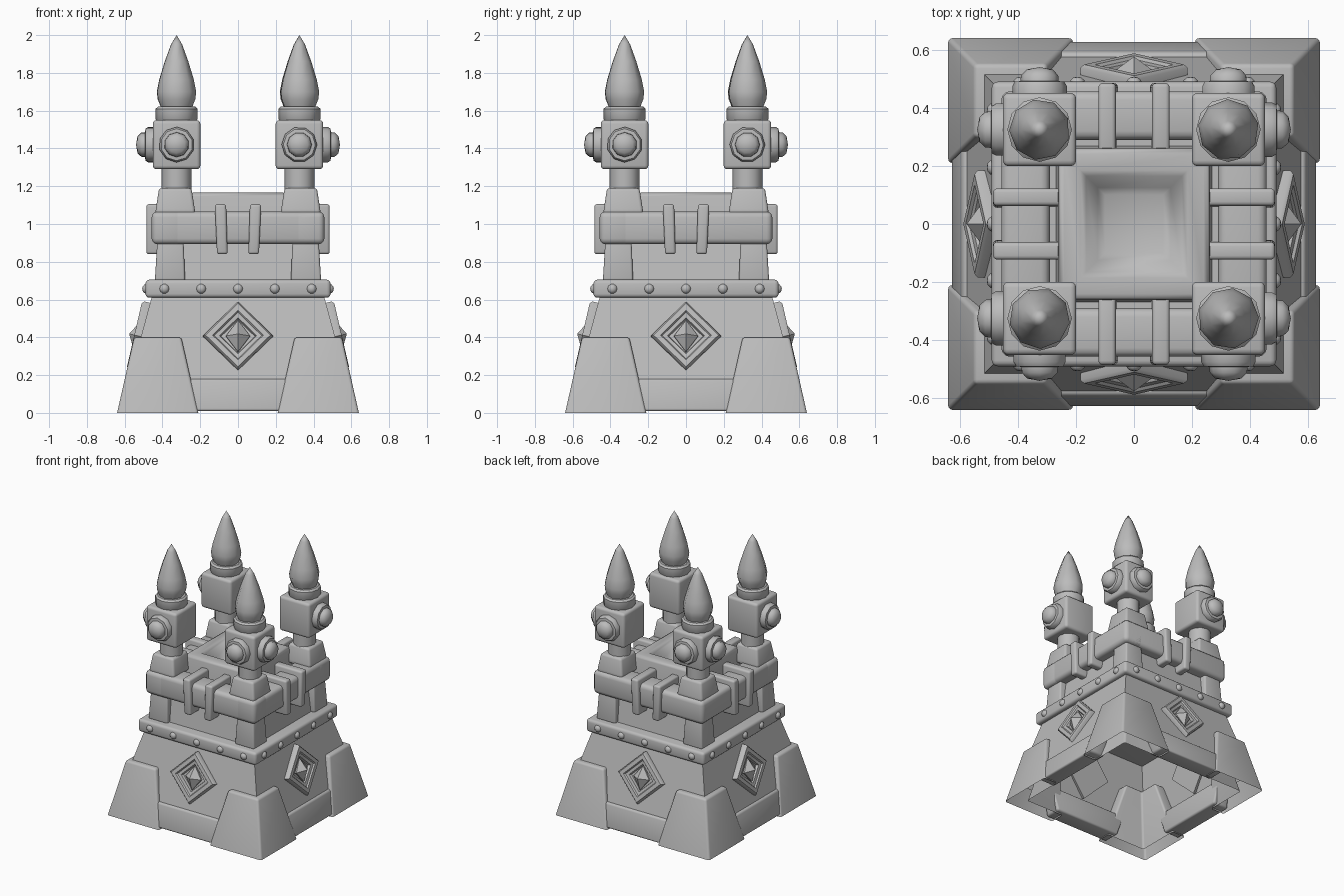
import bpy, bmesh, math
from mathutils import Matrix, Vector

cube = bpy.data.objects.get("Cube")
if cube:
    bpy.data.objects.remove(cube)

stone = bpy.data.materials.new("grey_stone")
stone.use_nodes = True
GREY = (0.5, 0.5, 0.5, 1)
stone.diffuse_color = GREY
stone.node_tree.nodes["Principled BSDF"].inputs["Base Color"].default_value = GREY


def loft(name, rings, bottom=True, top=True, bevel=0.0, copies=1, place=None, angle=40):
    """Skin equal-length rings; optionally repeat in quarter turns round z."""
    bm = bmesh.new()
    loops = [[bm.verts.new(p) for p in ring] for ring in rings]
    n = len(rings[0])
    for low, high in zip(loops, loops[1:]):
        for i in range(n):
            j = (i + 1) % n
            bm.faces.new((low[i], low[j], high[j], high[i]))
    if bottom:
        bm.faces.new(loops[0][::-1])
    if top:
        bm.faces.new(loops[-1])
    bmesh.ops.remove_doubles(bm, verts=bm.verts[:], dist=0.0001)
    if bevel:
        edges = [e for e in bm.edges if e.is_manifold and e.calc_face_angle(0) > 0.4]
        bmesh.ops.bevel(bm, geom=edges, offset=bevel, segments=3, profile=0.5,
                        affect='EDGES', clamp_overlap=True)
    if place:
        bm.transform(place)
    mesh = bpy.data.meshes.new(name)
    bm.to_mesh(mesh)
    bm.free()
    mesh.materials.append(stone)
    first = None
    for k in range(copies):
        obj = bpy.data.objects.new(name if copies == 1 else f"{name}_{k + 1}", mesh)
        bpy.context.collection.objects.link(obj)
        obj.matrix_world = Matrix.Rotation(k * math.pi / 2, 4, 'Z')
        first = first or obj
    bpy.ops.object.select_all(action='DESELECT')
    first.select_set(True)
    bpy.context.view_layer.objects.active = first
    bpy.ops.object.shade_smooth_by_angle(angle=math.radians(angle))


def rect(x0, x1, y0, y1, z):
    return [(x0, y0, z), (x1, y0, z), (x1, y1, z), (x0, y1, z)]


def square(half, z, c=0.0):
    return rect(c - half, c + half, c - half, c + half, z)


def lathe(name, profile, sides, place, stretch=1.0, turn=0.0, angle=40):
    """Turn (radius, height) pairs round the local z axis."""
    rings = [[(r * math.cos(turn + math.tau * i / sides),
               r * stretch * math.sin(turn + math.tau * i / sides), h)
              for i in range(sides)] for r, h in profile]
    closed = [r > 0.001 for r, h in (profile[0], profile[-1])]
    loft(name, rings, *closed, copies=4, place=place, angle=angle)


def ell(outer, side, inner, z):
    """L-shaped outline that wraps the corner."""
    return [(outer, outer, z), (side, outer, z), (side, inner, z),
            (inner, inner, z), (inner, side, z), (outer, side, z)]


FRONT = Matrix.Rotation(math.pi / 2, 4, 'X')    # local z points to the front
C = 0.325                                       # corner tower centre

# Sloping hollow lower body and its base
loft("lower_wall", [square(0.585, 0.14), square(0.455, 0.62)], bottom=False, top=False)
loft("base_plinth", [rect(-0.27, 0.27, -0.63, -0.5, 0.01),
                     rect(-0.33, 0.33, -0.59, -0.5, 0.18)], bevel=0.014, copies=4)
loft("corner_buttress", [ell(0.64, 0.21, 0.53, 0), ell(0.55, 0.3, 0.44, 0.4)],
     bottom=False, bevel=0.015, copies=4)

# Riveted band
loft("rivet_band", [square(0.49, 0.61), square(0.49, 0.705)], bevel=0.02)
for i in range(5):
    spot = Matrix.Translation((0.195 * (i - 2), -0.485, 0.657)) @ FRONT
    lathe("rivet", [(0.027, 0), (0.024, 0.01), (0.014, 0.019), (0, 0.022)], 10, spot, angle=60)

# Diamond ornaments leaning with the wall
lean = Matrix.Translation((0, -0.51, 0.403)) @ Matrix.Rotation(math.radians(-13), 4, 'X') @ FRONT
lathe("diamond_frame", [(0.185, -0.01), (0.185, 0.028), (0.172, 0.04), (0.135, 0.04),
                        (0.125, 0.03), (0.098, 0.026), (0.09, 0.008), (0, 0.008)], 4, lean)
lathe("diamond_gem", [(0.064, 0.0), (0.064, 0.02), (0, 0.068)], 4, lean, stretch=1.35)

# Upper core with a softly sunken top
loft("core_base", [square(0.41, 0.7), square(0.37, 0.95)])
loft("core_top", [square(0.27, 0.9), square(0.26, 1.145), square(0.254, 1.16),
                  square(0.24, 1.166), square(0.185, 1.166), square(0.165, 1.15),
                  square(0.125, 1.075), square(0.1, 1.06)], bottom=False, angle=65)

# Cross beams with straps
loft("beam", [rect(-0.457, 0.457, -0.457, -0.29, 0.893),
              rect(-0.457, 0.457, -0.457, -0.29, 1.065)], bevel=0.03, copies=4)
for s in (-1, 1):
    low, high = 0.083 * s, 0.093 * s
    loft("strap", [rect(low - 0.028, low + 0.028, -0.485, -0.25, 0.84),
                   rect(high - 0.03, high + 0.03, -0.485, -0.25, 1.105)],
         bevel=0.014, copies=4)

# Corner towers
loft("pillar", [rect(0.28, 0.44, 0.28, 0.44, 0.7), rect(0.29, 0.425, 0.29, 0.425, 0.95)],
     bevel=0.012, copies=4)
loft("pillar_cap", [square(0.105, 1.05, 0.332), square(0.103, 1.08, 0.332),
                    square(0.086, 1.19, 0.332)], bevel=0.016, copies=4)
tower = Matrix.Translation((C, C, 0))
lathe("neck", [(0.079, 1.17), (0.079, 1.31)], 12, tower)
loft("lantern_block", [square(0.126, 1.29, C), square(0.126, 1.55, C)], bevel=0.02, copies=4)
lathe("collar", [(0.1, 1.54), (0.111, 1.555), (0.111, 1.61), (0.098, 1.622)], 12, tower)
lathe("spike", [(0.08, 1.61), (0.1, 1.66), (0.105, 1.7), (0.092, 1.765), (0.063, 1.86),
                (0.03, 1.95), (0, 2.0)], 9, tower, turn=0.2, angle=60)

# Round studs on the two outer faces of each tower
back = Matrix.Rotation(-math.pi / 2, 4, 'X')
side = Matrix.Rotation(math.pi / 2, 4, 'Y')
for face, spot in ((back, (C, C + 0.125, 1.42)), (side, (C + 0.125, C, 1.42))):
    lathe("stud", [(0.094, -0.01), (0.094, 0.025), (0.085, 0.04), (0.066, 0.042),
                   (0.064, 0.062), (0.045, 0.082), (0, 0.09)], 10,
          Matrix.Translation(Vector(spot)) @ face, turn=0.3, angle=50)
